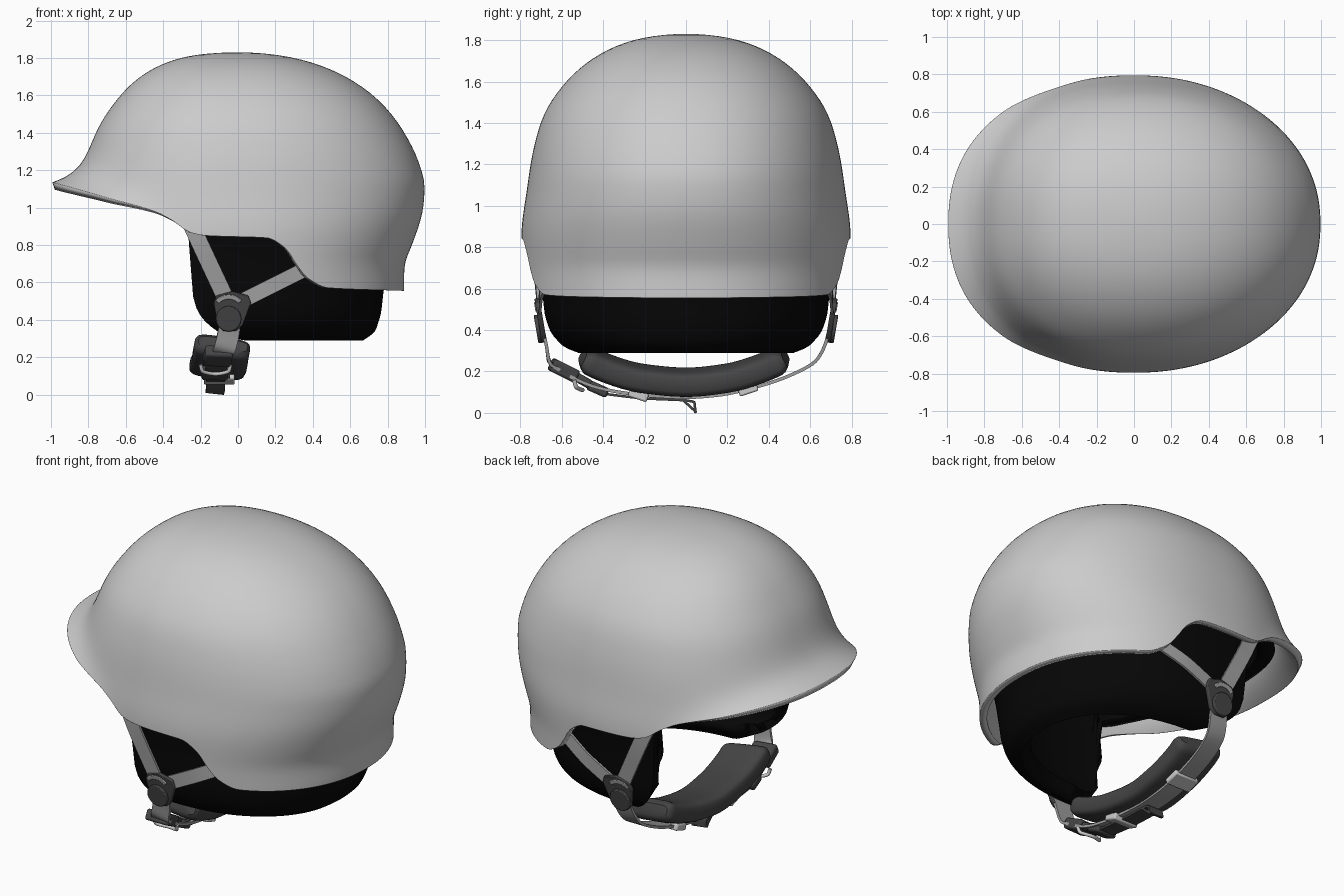
import bpy, bmesh, math
from mathutils import Vector

if "Cube" in bpy.data.objects:
    bpy.data.objects.remove(bpy.data.objects["Cube"])


def material(name, v):
    m = bpy.data.materials.new(name)
    m.diffuse_color = (v, v, v, 1)
    m.use_nodes = True
    m.node_tree.nodes["Principled BSDF"].inputs["Base Color"].default_value = m.diffuse_color
    return m


BLACK, DARK = material("black_foam", 0.002), material("dark_plastic", 0.06)
STRAP = material("webbing", 0.35)


def smooth_fn(pts, tight=True):
    """Cubic interpolation through (x, y) points, clamped at the ends; tight avoids overshoot."""
    xs, ys = zip(*sorted(pts))
    n = len(xs)
    h = [xs[i + 1] - xs[i] for i in range(n - 1)]
    d = [(ys[i + 1] - ys[i]) / h[i] for i in range(n - 1)]
    m = [d[0]]
    for a, b, p, q in zip(d, d[1:], h, h[1:]):
        m.append(0 if a * b <= 0 else 2 * a * b / (a + b) if tight else (a * q + b * p) / (p + q))
    m.append(d[-1])

    def f(x):
        if x <= xs[0]:
            return ys[0]
        if x >= xs[-1]:
            return ys[-1]
        i = max(k for k in range(n - 1) if xs[k] <= x)
        t = (x - xs[i]) / h[i]
        return (ys[i] * (1 + 2 * t) * (1 - t) ** 2 + h[i] * m[i] * t * (1 - t) ** 2
                + ys[i + 1] * t * t * (3 - 2 * t) + h[i] * m[i + 1] * t * t * (t - 1))
    return f


def finish(bm, name, mat=None, angle=40, fix=True):
    if fix:
        bmesh.ops.recalc_face_normals(bm, faces=bm.faces)
    me = bpy.data.meshes.new(name)
    bm.to_mesh(me)
    bm.free()
    ob = bpy.data.objects.new(name, me)
    bpy.context.collection.objects.link(ob)
    if mat:
        me.materials.append(mat)
    bpy.ops.object.select_all(action='DESELECT')
    ob.select_set(True)
    bpy.context.view_layer.objects.active = ob
    bpy.ops.object.shade_smooth_by_angle(angle=math.radians(angle))
    return ob


def bevel(ob, w, seg=2):
    b = ob.modifiers.new("bevel", 'BEVEL')
    b.width, b.segments, b.limit_method = w, seg, 'ANGLE'


def dome(name, crown, front, back, side, hem, fx, bx, flare, thick, mat=None, cols=200, rows=44):
    """Closed crown with separate front, back and side profiles and a shaped hem."""
    prof = [smooth_fn([(math.sqrt(crown - z), e) for z, e in p], False) for p in (front, back, side)]
    hem_f = smooth_fn(hem)
    bm = bmesh.new()
    top = bm.verts.new((0, 0, crown))
    grid = [[] for _ in range(rows)]
    for j in range(cols):
        a = 2 * math.pi * j / cols
        c, s = math.cos(a), math.sin(a)
        p = 0.93 if c > 0 else 0.88
        cx = math.copysign(abs(c) ** p, c)
        cy = math.copysign(abs(s) ** p, s)
        zh = hem_f(cx * (bx if c > 0 else fx))
        t = min(1, max(0, (-c - 0.15) / 0.5))
        for i in range(rows):
            q = math.sin((i + 1) / rows * math.pi / 2) * math.sqrt(crown - zh)
            z = crown - q * q
            e = prof[1](q) if c > 0 else prof[0](q)
            if c < 0:
                e += flare * t * t * (3 - 2 * t) * math.exp((zh - z) / 0.055)
            grid[i].append(bm.verts.new((cx * e, cy * prof[2](q), z)))
    for j in range(cols):
        k = (j + 1) % cols
        bm.faces.new((top, grid[0][j], grid[0][k]))
        for i in range(rows - 1):
            bm.faces.new((grid[i][j], grid[i + 1][j], grid[i + 1][k], grid[i][k]))
    ob = finish(bm, name, mat, 50, False)
    so = ob.modifiers.new("thickness", 'SOLIDIFY')
    so.thickness, so.offset = thick, -1
    return ob


def sweep(name, pts, width, thick, mat, hint=(1, 0, 0), n=None, steps=6, round_ends=0):
    """Band along a smoothed path; n gives a soft superellipse section, otherwise flat."""
    f = [smooth_fn([(i, p[k]) for i, p in enumerate(pts)]) for k in range(3)]
    cnt = (len(pts) - 1) * steps
    path = [Vector([g(i / steps) for g in f]) for i in range(cnt + 1)]
    if n:
        ang = [2 * math.pi * k / 28 for k in range(28)]
        sec = [tuple(math.copysign(abs(v) ** (2 / n), v) for v in (math.cos(a), math.sin(a))) for a in ang]
    else:
        sec = [(-1, -1), (1, -1), (1, 1), (-1, 1)]
    bm = bmesh.new()
    rings = []
    for i, p in enumerate(path):
        tan = (path[min(i + 1, cnt)] - path[max(i - 1, 0)]).normalized()
        w = Vector(hint)
        w = (w - tan * w.dot(tan)).normalized()
        nor = tan.cross(w)
        e = min(i, cnt - i)
        r = math.sqrt(max(0, 1 - (1 - min(1, (e + 0.6) / round_ends)) ** 2)) if round_ends else 1
        rw = 0.75 + 0.25 * r
        rings.append([bm.verts.new(p + w * u * width / 2 * rw + nor * v * thick / 2 * r) for u, v in sec])
    for a, b in zip(rings, rings[1:]):
        for k in range(len(sec)):
            m = (k + 1) % len(sec)
            bm.faces.new((a[k], a[m], b[m], b[k]))
    bm.faces.new(rings[0])
    bm.faces.new(rings[-1][::-1])
    return finish(bm, name, mat)


def plate(name, outline, s, lift, depth, mat):
    """Side plate drawn in x/z, leaning inward with the cheek on side s."""
    bm = bmesh.new()
    vs = [bm.verts.new((x, s * (0.69 + 0.17 * (z - 0.45) + lift), z)) for x, z in outline]
    ext = bmesh.ops.extrude_face_region(bm, geom=[bm.faces.new(vs)])
    for v in ext['geom']:
        if isinstance(v, bmesh.types.BMVert):
            v.co.y += s * depth
    ob = finish(bm, name, mat)
    bevel(ob, 0.006)


# outer shell with front brim
front = [(1.83, 0), (1.81, .257), (1.76, .417), (1.677, .55), (1.56, .66), (1.447, .735),
         (1.287, .80), (1.1, .85), (0.5, .87)]
back = [(1.83, 0), (1.79, .34), (1.71, .555), (1.56, .765), (1.39, .895), (1.23, .97), (1.115, .997),
        (.966, .984), (.80, .93), (.715, .897), (.555, .888)]
side = [(1.83, 0), (1.80, .25), (1.72, .435), (1.60, .577), (1.44, .685), (1.30, .73), (1.08, .768),
        (.84, .795), (.5, .785)]
hem = [(-1, 1.135), (-.74, 1.065), (-.47, .98), (-.39, .935), (-.284, .865), (-.2, .85), (.145, .838),
       (.25, .78), (.316, .695), (.375, .625), (.49, .57), (.888, .555)]
dome("helmet_shell", 1.83, front, back, side, hem, 1.0, 0.9, 0.15, 0.042)

# foam liner with ear and neck padding
inner = lambda p, k: [(z - .05, e * .94) for z, e in p[:k]]
l_back = inner(back, 6) + [(.9, .88), (.7, .81), (.56, .78), (.385, .75), (.33, .725), (.29, .67)]
l_side = inner(side, 6) + [(.9, .725), (.7, .70), (.55, .69), (.45, .675), (.36, .63), (.31, .57), (.29, .52)]
l_hem = [(-.8, 1.12), (-.6, 1.07), (-.4, 1.0), (-.262, .94), (-.245, .6), (-.225, .48), (-.17, .39),
         (-.08, .325), (.05, .29), (.8, .29)]
dome("foam_liner", 1.78, inner(front, 9), l_back, l_side, l_hem, 0.8, 0.8, 0, 0.1, BLACK, 300)

# side straps, junction plates and round caps on both sides
junction = [(-.13, .49), (-.115, .53), (-.03, .553), (.055, .53), (.07, .49), (.025, .37),
            (-.01, .34), (-.08, .34), (-.11, .37)]
for s, tag in ((-1, "right"), (1, "left")):
    sweep("front_strap_" + tag, [(-.26, s * .735, .93), (-.2, s * .735, .80), (-.05, s * .708, .48)],
          .09, .014, STRAP, (.35, 0, .17))
    sweep("rear_strap_" + tag, [(.42, s * .64, .70), (.33, s * .665, .655), (.17, s * .70, .575), (-.03, s * .708, .475)],
          .08, .014, STRAP, (-.17, 0, .35))
    plate("strap_junction_" + tag, junction, s, 0, .025, DARK)
    arc = [(-.05 + r * math.cos(a), .44 + r * math.sin(a)) for r, sg in ((.095, 1), (.07, -1))
           for a in [math.radians(90 - sg * 48 + sg * 16 * k) for k in range(7)]]
    plate("junction_window_" + tag, arc, s, .022, .008, STRAP)
    disc = [(-.05 + .068 * math.cos(k * math.pi / 16), .405 + .068 * math.sin(k * math.pi / 16)) for k in range(32)]
    plate("junction_cap_" + tag, disc, s, .02, .022, DARK)

# chin strap
sweep("chin_strap", [(-.04, -.695, .42), (-.05, -.675, .33), (-.07, -.66, .25), (-.09, -.60, .20), (-.1, -.42, .12),
                     (-.1, -.2, .085), (-.1, 0, .075), (-.1, .15, .085), (-.1, .3, .115), (-.09, .5, .18),
                     (-.07, .63, .255), (-.05, .675, .34), (-.04, .695, .42)], .115, .016, STRAP)

# padded chin cup
sweep("chin_pad", [(-.08, -.50, .27), (-.09, -.42, .23), (-.10, -.22, .168), (-.11, 0, .148),
                   (-.10, .20, .168), (-.09, .40, .23), (-.08, .48, .27)], .30, .125, DARK,
      (1, 0, -.12), n=4, round_ends=4)

# buckle, release ring and hanging tail
for name, a, b, w, t in (("buckle_housing", (-.10, -.65, .235), (-.115, -.53, .175), .15, .065),
                         ("buckle_tongue", (-.115, -.54, .18), (-.12, -.46, .135), .115, .045),
                         ("buckle_ladder", (-.12, -.47, .135), (-.125, -.38, .095), .14, .05)):
    bevel(sweep(name, [a, b], w, t, DARK, steps=2), .012)
sweep("release_ring", [(-.20, -.54, .16), (-.19, -.53, .125), (-.12, -.50, .11), (-.05, -.53, .125), (-.04, -.54, .16)],
      .02, .02, None, (0, 1, 0), n=2)
sweep("strap_tail", [(-.12, -.42, .095), (-.12, -.2, .07), (-.12, 0, .06), (-.12, .04, .05), (-.125, .045, .006)],
      .10, .012, DARK)
sweep("tail_fold", [(-.125, .045, .008), (-.12, .02, .03), (-.12, -.01, .058)], .10, .012, DARK)

# strap sliders
for name, y, z, dz in (("slider_right", -.23, .085, -.015), ("slider_left", .30, .112, .015)):
    bevel(sweep(name, [(-.1, y - .045, z - dz), (-.1, y + .045, z + dz)], .165, .04, None, steps=2), .008)
